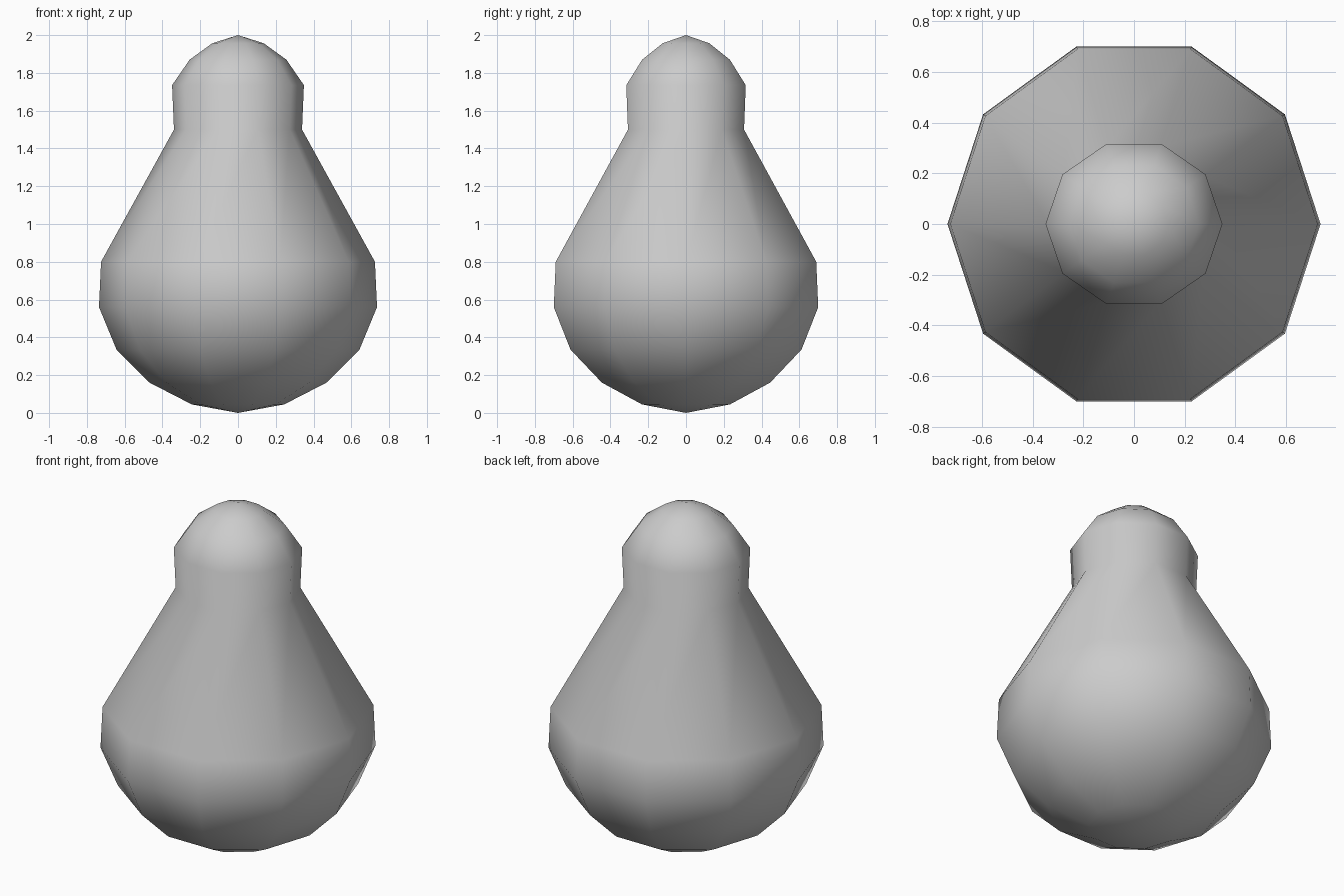
import bpy, bmesh, math

if "Cube" in bpy.data.objects:
    bpy.data.objects.remove(bpy.data.objects["Cube"])

SIDES = 10
# height, half width in x, depth factor in y
RINGS = [(0.045, 0.245, 1.0), (0.16, 0.468, 1.0), (0.335, 0.643, 1.0),
         (0.56, 0.736, 1.0), (0.80, 0.725, 1.0),
         (1.50, 0.339, 0.953), (1.735, 0.349, 0.953),
         (1.87, 0.256, 0.953), (1.957, 0.136, 0.953)]

# Pear-shaped body: stacked ten-sided rings closed by a pole at each end
bm = bmesh.new()
loops = []
for z, r, d in RINGS:
    loops.append([bm.verts.new((r * math.cos(2 * math.pi * i / SIDES),
                                r * d * math.sin(2 * math.pi * i / SIDES), z))
                  for i in range(SIDES)])
bottom = bm.verts.new((0, 0, 0))
top = bm.verts.new((0, 0, 2))
for i in range(SIDES):
    j = (i + 1) % SIDES
    for a, b in zip(loops, loops[1:]):
        bm.faces.new((a[i], a[j], b[j], b[i]))
    bm.faces.new((bottom, loops[0][j], loops[0][i]))
    bm.faces.new((top, loops[-1][i], loops[-1][j]))
bmesh.ops.recalc_face_normals(bm, faces=bm.faces)
for f in bm.faces:
    f.smooth = True

mesh = bpy.data.meshes.new("pear_body")
bm.to_mesh(mesh)
bm.free()
body = bpy.data.objects.new("pear_body", mesh)
bpy.context.collection.objects.link(body)
